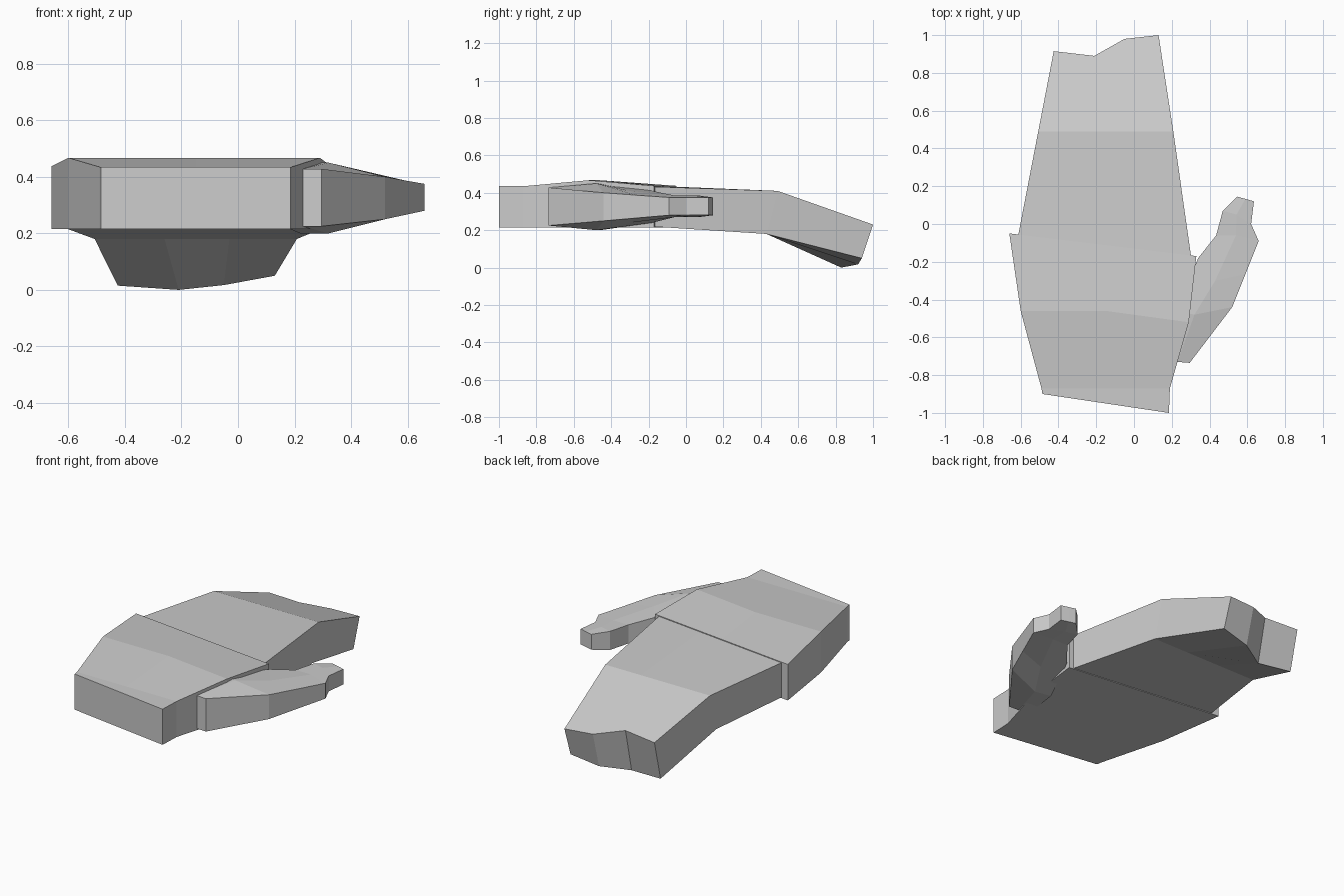
import bpy
import bmesh

default = bpy.data.objects.get("Cube")
if default:
    bpy.data.objects.remove(default, do_unlink=True)

grey = bpy.data.materials.new("plain_grey")
grey.use_nodes = True
colour = (0.6, 0.6, 0.6, 1.0)
grey.diffuse_color = colour
grey.node_tree.nodes["Principled BSDF"].inputs["Base Color"].default_value = colour


def slab(name, sections):
    """Flat-faced slab lofted through sections.
    A section is (lower surface y shift, columns); a column is (x, y, bottom, top)."""
    bm = bmesh.new()
    rings = []
    for shift, columns in sections:
        upper = [bm.verts.new((x, y, top)) for x, y, bottom, top in columns]
        lower = [bm.verts.new((x, y + shift, bottom)) for x, y, bottom, top in columns]
        rings.append(upper + lower[::-1])
    for a, b in zip(rings, rings[1:]):
        for i in range(len(a)):
            j = (i + 1) % len(a)
            bm.faces.new((a[i], a[j], b[j], b[i]))
    # End caps, one quad per pair of columns
    for ring in (rings[0], rings[-1]):
        for i in range(len(ring) // 2 - 1):
            bm.faces.new((ring[i], ring[i + 1], ring[-2 - i], ring[-1 - i]))
    bmesh.ops.recalc_face_normals(bm, faces=bm.faces)
    mesh = bpy.data.meshes.new(name)
    bm.to_mesh(mesh)
    bm.free()
    mesh.materials.append(grey)
    obj = bpy.data.objects.new(name, mesh)
    bpy.context.collection.objects.link(obj)
    return obj


def row(points, bottom, top):
    """Columns that share one bottom and top height."""
    return [(x, y, bottom, top) for x, y in points]


# Palm: wrist end, heel, knuckle ridge, finger end
low = 0.215
slab("palm", [
    (0, row([(-0.485, -0.9), (-0.15, -0.95), (0.185, -1.0)], low, 0.435)),
    (0, row([(-0.49, -0.87), (-0.15, -0.87), (0.19, -0.87)], low, 0.435)),
    (0, row([(-0.6, -0.46), (-0.15, -0.46), (0.29, -0.52)], low, 0.467)),
    (0, row([(-0.66, -0.05), (-0.165, -0.11), (0.33, -0.17)], low, 0.437)),
])

# Fingers: one joined block bending down to an uneven tip
slab("fingers", [
    (0, row([(-0.615, -0.07), (-0.31, -0.11), (0.0, -0.15), (0.305, -0.19)], 0.22, 0.433)),
    (-0.06, row([(-0.507, 0.49), (-0.26, 0.49), (-0.03, 0.49), (0.208, 0.49)], 0.18, 0.41)),
    (-0.06, [(-0.425, 0.915, 0.015, 0.26), (-0.21, 0.89, 0.0, 0.268),
             (-0.05, 0.98, 0.017, 0.237), (0.13, 1.0, 0.05, 0.23)]),
])

# Thumb: each section runs from the inner edge over a ridge to the outer edge
slab("thumb", [
    (0, row([(0.16, -0.728), (0.23, -0.73), (0.295, -0.735)], 0.225, 0.428)),
    (0, [(0.22, -0.46, 0.2, 0.45), (0.32, -0.48, 0.2, 0.45), (0.52, -0.44, 0.25, 0.4)]),
    (0, [(0.34, -0.18, 0.24, 0.41), (0.43, -0.3, 0.24, 0.41), (0.59, -0.265, 0.265, 0.387)]),
    (0, [(0.435, -0.06, 0.27, 0.385), (0.54, -0.06, 0.27, 0.385), (0.66, -0.09, 0.28, 0.375)]),
    (0, [(0.47, 0.07, 0.27, 0.385), (0.543, 0.05, 0.27, 0.385), (0.62, 0.0, 0.28, 0.375)]),
    (0, row([(0.545, 0.145), (0.59, 0.133), (0.635, 0.12)], 0.28, 0.375)),
])
